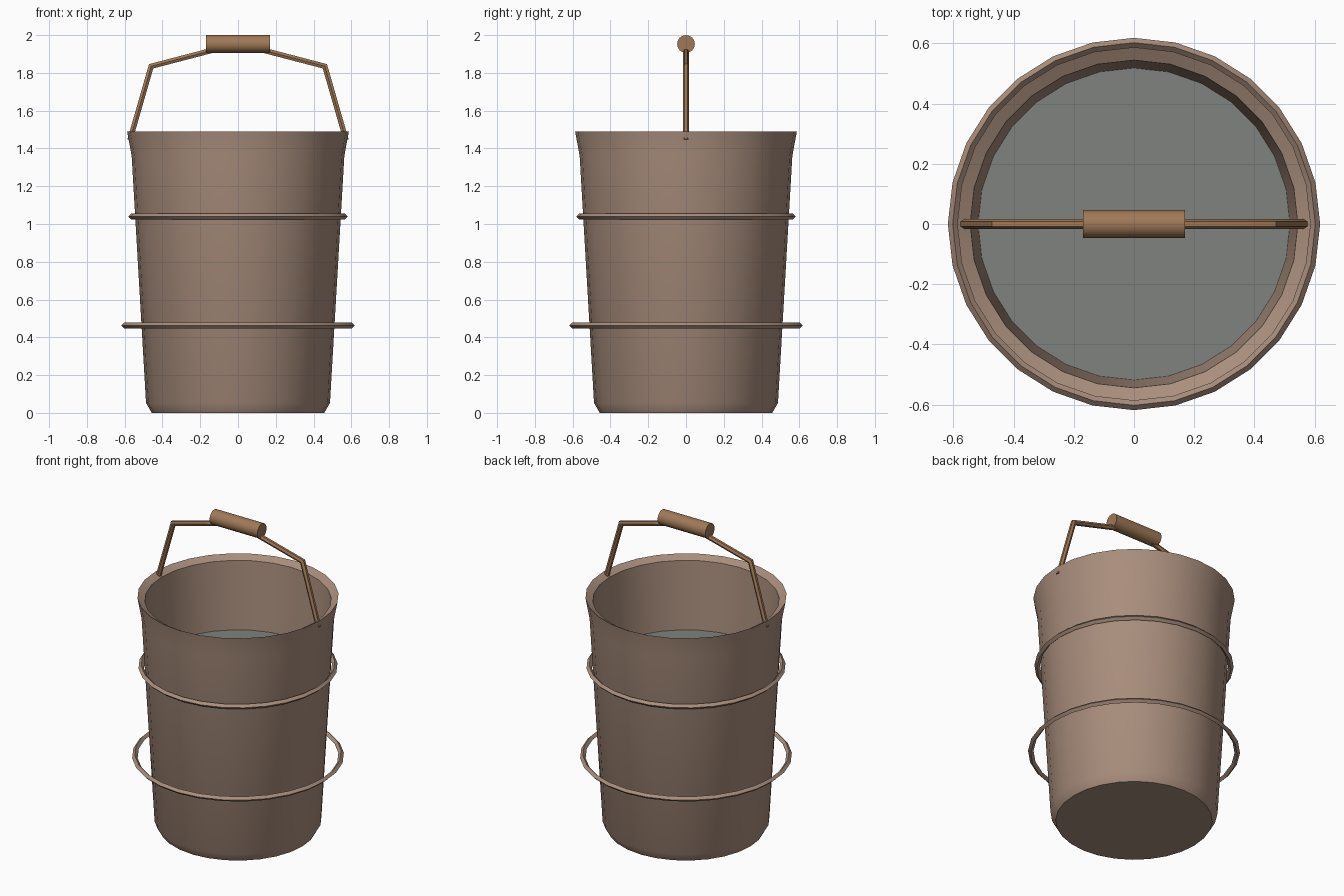
import bpy, bmesh, math
from mathutils import Vector

if "Cube" in bpy.data.objects:
    bpy.data.objects.remove(bpy.data.objects["Cube"])

SIDES = 28


def material(name, rgb):
    m = bpy.data.materials.new(name)
    m.diffuse_color = (*rgb, 1)
    m.use_nodes = True
    m.node_tree.nodes["Principled BSDF"].inputs["Base Color"].default_value = m.diffuse_color
    return m


grey_wood = material("weathered brown", (0.40, 0.272, 0.205))
warm_wood = material("warm brown", (0.352, 0.19, 0.095))
water_grey = material("water grey", (0.209, 0.223, 0.209))


def finish(bm, name, mat, angle=35):
    bmesh.ops.recalc_face_normals(bm, faces=bm.faces)
    me = bpy.data.meshes.new(name)
    bm.to_mesh(me)
    bm.free()
    ob = bpy.data.objects.new(name, me)
    bpy.context.collection.objects.link(ob)
    me.materials.append(mat)
    bpy.ops.object.select_all(action='DESELECT')
    ob.select_set(True)
    bpy.context.view_layer.objects.active = ob
    bpy.ops.object.shade_smooth_by_angle(angle=math.radians(angle))
    return ob


def skin(bm, rings, caps=True, loop=False):
    """Bridge rings of points, capping the ends or closing the loop."""
    vs = [[bm.verts.new(p) for p in ring] for ring in rings]
    pairs = list(zip(vs, vs[1:])) + ([(vs[-1], vs[0])] if loop else [])
    for a, b in pairs:
        n = len(a)
        for i in range(n):
            j = (i + 1) % n
            bm.faces.new((a[i], a[j], b[j], b[i]))
    if caps and not loop:
        bm.faces.new(vs[0])
        bm.faces.new(vs[-1])


def circle(r, z):
    return [Vector((r * math.cos(t), r * math.sin(t), z))
            for t in (math.tau * i / SIDES for i in range(SIDES))]


def lathe(name, profile, mat, loop=False):
    bm = bmesh.new()
    skin(bm, [circle(r, z) for r, z in profile], loop=loop)
    return finish(bm, name, mat)


# Bucket: outside wall, flared rim, inside wall and floor
lathe("bucket", [(0.457, 0), (0.487, 0.053), (0.563, 1.36), (0.587, 1.49),
                 (0.544, 1.465), (0.46, 0.06)], grey_wood)

# Water surface
bm = bmesh.new()
bm.faces.new([bm.verts.new(p) for p in circle(0.52, 1.03)])
finish(bm, "water", water_grey)

# Diamond-section hoops
for name, r, z in (("upper_hoop", 0.565, 1.04), ("lower_hoop", 0.602, 0.463)):
    t = 0.016
    lathe(name, [(r + t, z), (r, z + t), (r - t, z), (r, z - t)],
          grey_wood, loop=True)

# Bent handle rod, mitred at each corner
half = [Vector((0.572, 0, 1.445)), Vector((0.46, 0, 1.835))]
path = half + [Vector((0, 0, 1.955))] + [Vector((-p.x, 0, p.z)) for p in reversed(half)]
rings = []
for i, p in enumerate(path):
    d0 = (p - path[max(i - 1, 0)]).normalized()
    d1 = (path[min(i + 1, len(path) - 1)] - p).normalized()
    tangent = (d0 + d1).normalized()
    side = tangent.cross(Vector((0, 1, 0)))
    stretch = 1 / max(tangent.dot(d1), tangent.dot(d0))
    rings.append([p + 0.016 * (Vector((0, math.cos(a), 0)) + side * stretch * math.sin(a))
                  for a in (math.tau * k / 6 for k in range(6))])
bm = bmesh.new()
skin(bm, rings)
finish(bm, "handle_rod", warm_wood)

# Round wooden grip
bm = bmesh.new()
skin(bm, [[Vector((x, 0.047 * math.cos(a), 1.953 + 0.047 * math.sin(a)))
           for a in (math.tau * k / 16 for k in range(16))] for x in (-0.17, 0.17)])
finish(bm, "grip", warm_wood)
